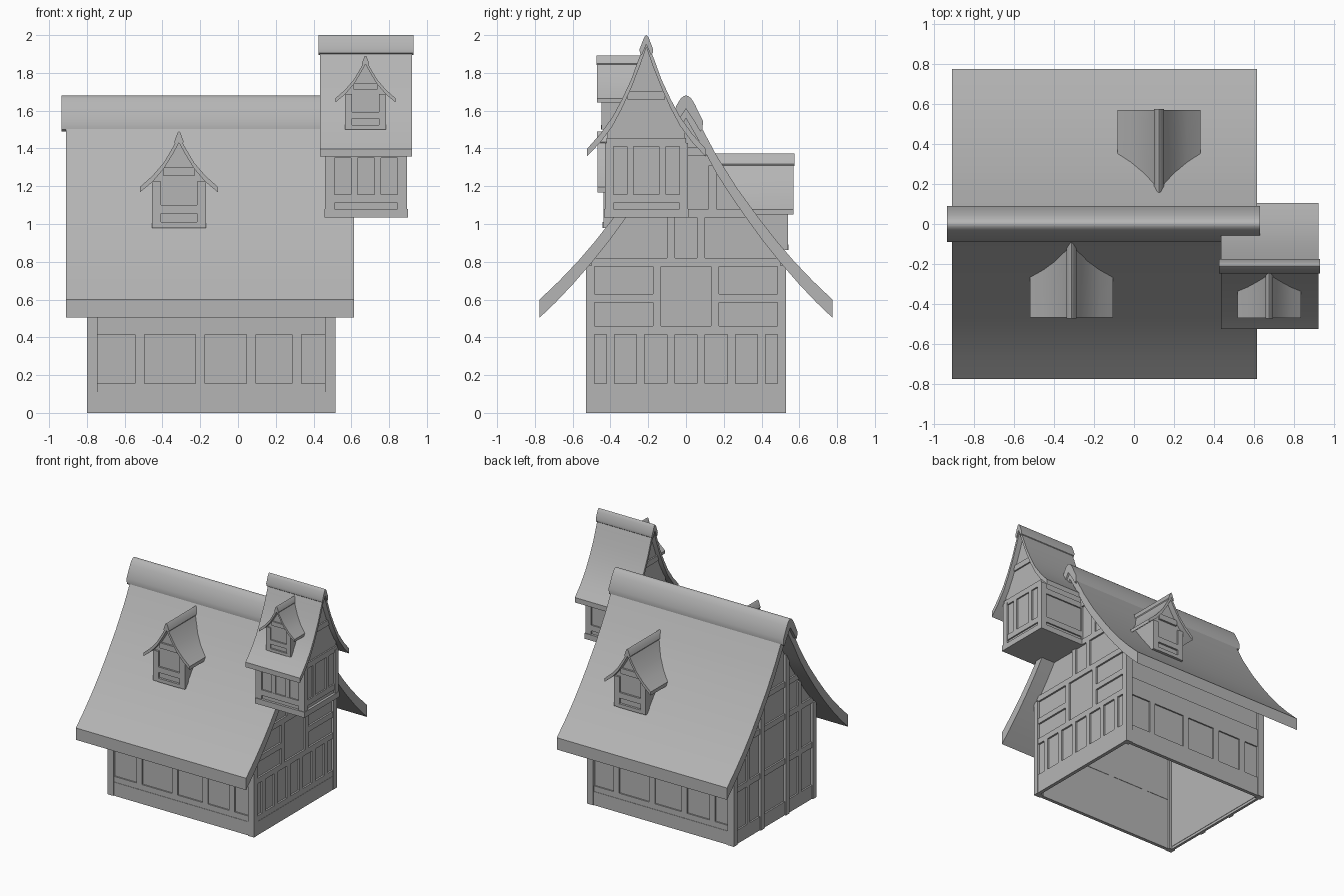
import bpy, bmesh

if "Cube" in bpy.data.objects:
    bpy.data.objects.remove(bpy.data.objects["Cube"])

GREY = bpy.data.materials.new("dark_grey")
GREY.diffuse_color = (.46, .46, .46, 1)
GREY.use_nodes = True
GREY.node_tree.nodes["Principled BSDF"].inputs["Base Color"].default_value = GREY.diffuse_color


def finish(name, bm):
    bmesh.ops.recalc_face_normals(bm, faces=bm.faces)
    me = bpy.data.meshes.new(name)
    bm.to_mesh(me)
    bm.free()
    me.materials.append(GREY)
    ob = bpy.data.objects.new(name, me)
    bpy.context.collection.objects.link(ob)
    return ob


def prism(name, pts, axis, start, end):
    """Extrude a closed (u, z) profile along x or y; end may depend on z."""
    bm = bmesh.new()
    stop = end if callable(end) else (lambda z: end)
    place = (lambda t, u, z: (t, u, z)) if axis == 'x' else (lambda t, u, z: (u, t, z))
    a = [bm.verts.new(place(start, u, z)) for u, z in pts]
    b = [bm.verts.new(place(stop(z), u, z)) for u, z in pts]
    n = len(pts)
    bm.faces.new(a)
    bm.faces.new(b)
    for i in range(n):
        j = (i + 1) % n
        bm.faces.new((a[i], a[j], b[j], b[i]))
    return finish(name, bm)


def boxes(name, items):
    """One object made of (x0, x1, y0, y1, z0, z1) blocks."""
    bm = bmesh.new()
    for x0, x1, y0, y1, z0, z1 in items:
        vs = bmesh.ops.create_cube(bm, size=1)['verts']
        for v in vs:
            v.co = (x0 if v.co.x < 0 else x1, y0 if v.co.y < 0 else y1, z0 if v.co.z < 0 else z1)
    return finish(name, bm)


def shell(outer, inner, c=0):
    """Mirror half profiles (starting at the apex) into a closed roof section."""
    half = lambda p: [(-u, z) for u, z in p[:0:-1]] + list(p)
    return [(u + c, z) for u, z in half(outer) + half(inner)[::-1]]


def gable(inner, width, base, c=0):
    """House-shaped wall section that follows the underside of a roof."""
    top = [p for p in inner if p[0] < width] + [(width, height_at(inner, width)), (width, base)]
    return [(u + c, z) for u, z in [(-u, z) for u, z in top[:0:-1]] + top]


def height_at(prof, u):
    for (u0, z0), (u1, z1) in zip(prof, prof[1:]):
        if u0 <= u <= u1:
            return z0 + (z1 - z0) * (u - u0) / (u1 - u0)


def half_width(prof, z):
    for (u0, z0), (u1, z1) in zip(prof, prof[1:]):
        if z1 <= z <= z0:
            return u0 + (u1 - u0) * (z - z0) / (z1 - z0)
    return prof[-1][0]


# main roof and ridge cap
R_OUT = [(0, 1.65), (.08, 1.515), (.16, 1.365), (.27, 1.19), (.39, 1.025), (.48, .91), (.57, .805), (.67, .70), (.775, .60)]
R_IN = [(0, 1.56), (.08, 1.42), (.16, 1.27), (.24, 1.145), (.317, 1.035), (.40, .92), (.50, .795), (.60, .68), (.69, .585), (.775, .504)]
prism("main_roof", shell(R_OUT, R_IN), 'x', -.91, .615)
prism("main_ridge_cap", shell([(0, 1.68), (.012, 1.677), (.027, 1.665), (.045, 1.637), (.09, 1.545), (.087, 1.50)],
                              [(0, 1.61), (.04, 1.55), (.075, 1.49)]), 'x', -.935, .63)

# main wall panels
for side, x in (("right", .487), ("left", -.777)):
    prism(side + "_gable_wall", gable(R_IN, .505, .02), 'x', x, x + .01)
for side, s in (("front", -1), ("back", 1)):
    boxes(side + "_wall", [(-.77, .49, *sorted((s * .50, s * .51)), .02, .79)])

# corner posts
boxes("corner_posts", [(x, x + .055, y, y + .045, 0, .78) for x in (-.80, .46) for y in (-.53, .485)])

# right gable timbers
xa, xb = .485, .511
t = [(xa, xb + .002, -.5, .5, 0, .11), (xa, xb, -.5, .5, .11, .155)]
for z in (.414, .775, 1.035, 1.36):
    w = min(.5, half_width(R_IN, z + .045) + .03)
    t.append((xa, xb, -w, w, z, z + .045))
for s in (-1, 1):
    rows = [(y, .155, .414) for y in (.08, .24, .40)] + [(.153, .459, .775), (.08, .82, 1.035), (.14, 1.08, 1.31)]
    t += [(xa, xb, s * y - .021, s * y + .021, z0, z1) for y, z0, z1 in rows]
    t.append((xa, xb, *sorted((s * .17, s * .5)), .585, .63))
boxes("right_gable_timbers", t)

# left gable timbers with two full-height posts
xa, xb = -.79, -.77
t = [(xa, xb, -.5, .5, 0, .11)]
for z in (.414, .775, 1.035):
    w = min(.5, half_width(R_IN, z + .045) + .03)
    t.append((xa, xb, -w, w, z, z + .045))
for s in (-1, 1):
    t.append((-.80, xb, s * .16 - .024, s * .16 + .024, 0, 1.30))
    t.append((xa, xb, s * .33 - .021, s * .33 + .021, .11, 1.01))
boxes("left_gable_timbers", t)

# front and back timbers
for side, s, xs in (("front", -1, (-.52, -.20, .07, .31)), ("back", 1, (.26, -.06, -.35, -.60))):
    ya, yb = sorted((s * .497, s * .521))
    t = [(-.76, .48, *sorted((s * .497, s * .524)), 0, .11),
         (-.76, .48, ya, yb, .11, .155), (-.76, .48, ya, yb, .414, .56)]
    t += [(x - .025, x + .025, ya, yb, .155, .414) for x in xs]
    boxes(side + "_timbers", t)

# tower roof and ridge cap
C = -.21
T_OUT = [(0, 1.975), (.02, 1.925), (.045, 1.862), (.08, 1.765), (.13, 1.658), (.18, 1.565), (.245, 1.475), (.315, 1.397)]
T_IN = [(0, 1.935), (.033, 1.84), (.08, 1.72), (.13, 1.61), (.18, 1.517), (.245, 1.43), (.315, 1.357)]
prism("tower_roof", shell(T_OUT, T_IN, C), 'x', .435, .922)
prism("tower_ridge_cap", shell([(0, 2.0), (.008, 1.993), (.016, 1.977), (.036, 1.925), (.034, 1.905)],
                               [(0, 1.95), (.024, 1.895)], C), 'x', .425, .93)

# tower body and timbers
prism("tower_body", gable(T_IN, .205, 1.04, C), 'x', .475, .880)
t = [(x, x + .05, y, y + .045, 1.035, 1.43) for x in (.46, .845) for y in (-.43, -.035)]
t += [(.457, .90, -.435, .015, 1.035, 1.08)]
for y0, y1 in ((-.426, -.40), (-.02, .006)):
    t += [(.49, .87, y0, y1, z, z + .045) for z in (1.11, 1.35)]
t += [(x - .018, x + .018, -.424, -.40, 1.15, 1.36) for x in (.615, .74)]
for x0, x1 in ((.464, .50), (.855, .891)):
    for z in (1.11, 1.41, 1.66):
        w = min(.21, half_width(T_IN, z + .045) + .012)
        t.append((x0, x1, C - w, C + w, z, z + .045))
    t += [(x0, x1, C + d - .018, C + d + .018, 1.15, 1.41) for d in (-.085, .085)]
boxes("tower_timbers", t)


# dormers: built facing -y with the roof front at the local origin
D_OUT = [(0, .49), (.03, .43), (.08, .345), (.14, .275), (.2075, .215)]
D_IN = [(0, .45), (.03, .395), (.08, .313), (.14, .243), (.2075, .187)]


def dormer(name, loc, scale, length, slope, flip):
    back = lambda z: length - slope * (.51 - z)
    parts = [
        prism(name + "_roof", shell(D_OUT, D_IN), 'y', 0, back),
        prism(name + "_ridge_cap", shell([(0, .51), (.008, .503), (.025, .455)],
                                         [(0, .47), (.02, .445)]), 'y', -.004, back),
        prism(name + "_wall", gable(D_IN, .138, .004), 'y', .045, back),
        boxes(name + "_window_frame",
              [(s * .1185 - .024, s * .1185 + .024, .03, .075, 0, .245) for s in (-1, 1)]
              + [(-.10, .10, .03, .075, .075, .12), (-.082, .082, .03, .075, .275, .32),
                 (-.10, .10, .027, .075, 0, .03)])]
    for ob in parts:
        ob.location = loc
        ob.scale = (scale,) * 3
        ob.rotation_euler.z = 3.14159265 if flip else 0


dormer("front_dormer", (-.3125, -.468, .98), 1, .39, .5, False)
dormer("back_dormer", (.125, .57, .862), 1, .42, .6, True)
dormer("tower_dormer", (.675, -.47, 1.50), .768, .31, .35, False)

# smooth the curved roofs
for ob in bpy.context.collection.objects:
    ob.select_set("roof" in ob.name or "cap" in ob.name)
bpy.context.view_layer.objects.active = bpy.data.objects["main_roof"]
bpy.ops.object.shade_smooth_by_angle()
